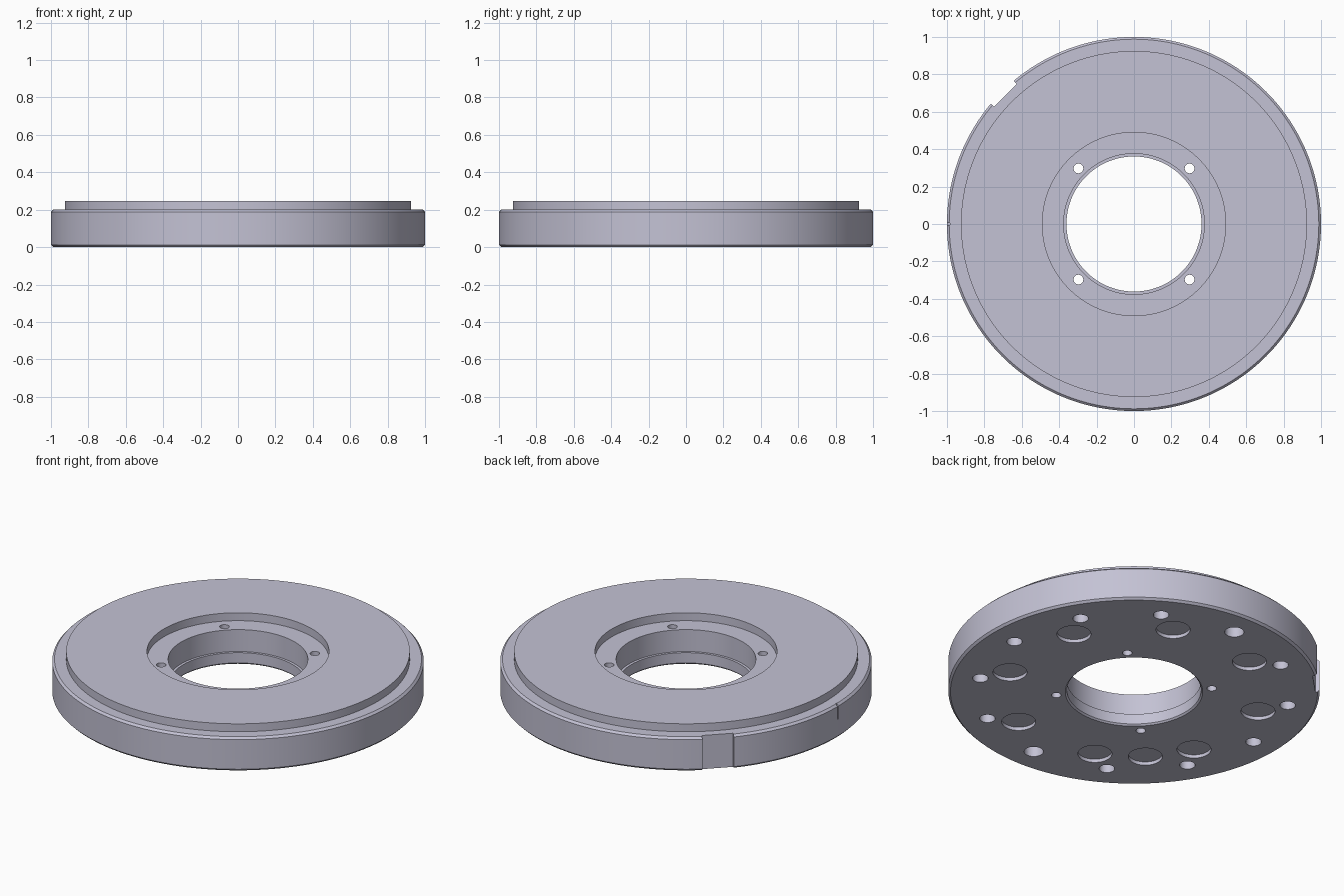
import bpy
import bmesh
from math import cos, sin, radians, pi
from mathutils import Matrix

cube = bpy.data.objects.get("Cube")
if cube:
    bpy.data.objects.remove(cube, do_unlink=True)

# Painted metal
metal = bpy.data.materials.new("lavender_grey_metal")
metal.use_nodes = True
colour = (0.55, 0.54, 0.66, 1)
metal.diffuse_color = colour
metal.node_tree.nodes["Principled BSDF"].inputs["Base Color"].default_value = colour


def make_object(name, bm):
    mesh = bpy.data.meshes.new(name)
    bmesh.ops.recalc_face_normals(bm, faces=bm.faces)
    bm.to_mesh(mesh)
    bm.free()
    mesh.materials.append(metal)
    obj = bpy.data.objects.new(name, mesh)
    bpy.context.collection.objects.link(obj)
    return obj


def lathe(name, profile, steps=192):
    bm = bmesh.new()
    verts = [bm.verts.new((r, 0, z)) for r, z in profile]
    edges = [bm.edges.new((a, b)) for a, b in zip(verts, verts[1:] + verts[:1])]
    bmesh.ops.spin(bm, geom=verts + edges, cent=(0, 0, 0), axis=(0, 0, 1),
                   angle=2 * pi, steps=steps, use_merge=True)
    bmesh.ops.remove_doubles(bm, verts=bm.verts, dist=1e-5)
    return make_object(name, bm)


def add_hole(bm, angle, ring, radius, bottom, top):
    a = radians(angle)
    place = Matrix.Translation((ring * cos(a), ring * sin(a), (bottom + top) / 2))
    bmesh.ops.create_cone(bm, cap_ends=True, segments=32, radius1=radius,
                          radius2=radius, depth=top - bottom, matrix=place)


def add_slot(bm, angle, inner, width, bottom, top):
    length = 0.2
    place = (Matrix.Rotation(radians(angle), 4, "Z")
             @ Matrix.Translation((inner + length / 2, 0, (bottom + top) / 2))
             @ Matrix.Diagonal((length, width, top - bottom, 1)))
    bmesh.ops.create_cube(bm, size=1, matrix=place)


# Flange body: stepped rim, counterbore and two-stage bore
flange = lathe("flange_disc", [
    (0.37, 0), (0.988, 0), (1, 0.012), (1, 0.188), (0.988, 0.2),
    (0.925, 0.2), (0.925, 0.247), (0.49, 0.247), (0.49, 0.2),
    (0.376, 0.2), (0.376, 0.07), (0.361, 0.07), (0.361, 0.009)])

cut = bmesh.new()
# Four through holes on the counterbore ledge
for k in range(4):
    add_hole(cut, 45 + 90 * k, 0.42, 0.026, -0.1, 0.4)
# Twelve blind bolt holes underneath, two of them wider
for k in range(12):
    add_hole(cut, 30 * k, 0.84, 0.052 if k in (3, 9) else 0.042, -0.1, 0.13)
# Shallow round pockets underneath, plus one extra
for angle in [22.5 + 45 * k for k in range(8)] + [225]:
    add_hole(cut, angle, 0.7, 0.092, -0.1, 0.02)
# Flat notch and thin index slit on the rim
add_slot(cut, 135, 0.973, 0.172, -0.1, 0.3)
add_slot(cut, 180, 0.985, 0.01, 0.11, 0.225)
cutter = make_object("hole_cutter", cut)
cutter.hide_render = True

# Cut the holes and shade
mod = flange.modifiers.new("holes", "BOOLEAN")
mod.operation = "DIFFERENCE"
mod.solver = "EXACT"
mod.object = cutter
bpy.ops.object.select_all(action="DESELECT")
flange.select_set(True)
bpy.context.view_layer.objects.active = flange
bpy.ops.object.modifier_apply(modifier=mod.name)
bpy.data.objects.remove(cutter, do_unlink=True)
bpy.ops.object.shade_smooth_by_angle(angle=radians(30))
